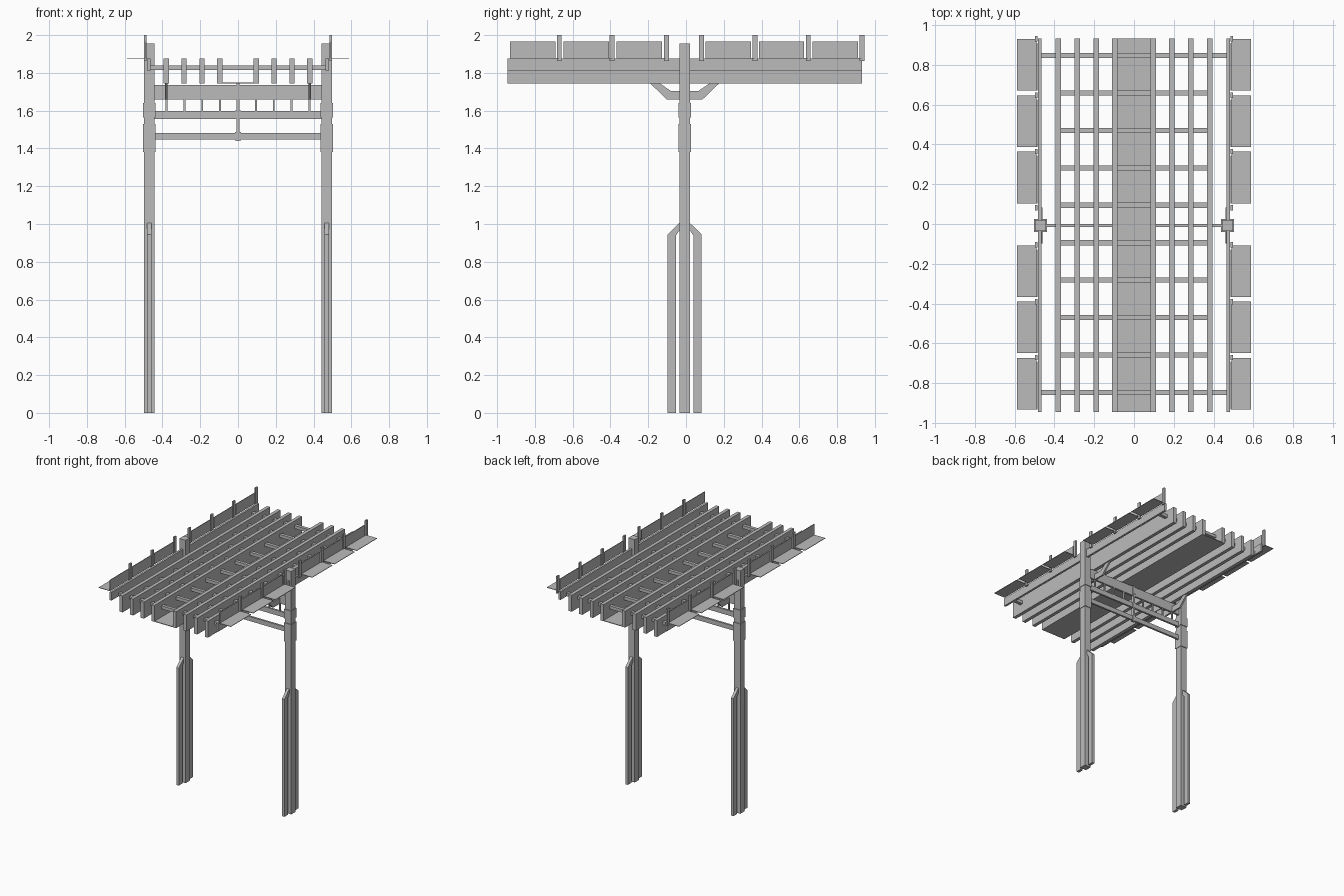
import bpy, bmesh

cube = bpy.data.objects.get("Cube")
if cube:
    bpy.data.objects.remove(cube, do_unlink=True)

mat = bpy.data.materials.new("plain_grey")
mat.use_nodes = True
GREY = (0.5, 0.5, 0.5, 1)
mat.diffuse_color = GREY
mat.node_tree.nodes["Principled BSDF"].inputs["Base Color"].default_value = GREY

YC = -0.007          # middle of the frame along its length
HALF = 0.938         # half length of the joists


def finish(name, bm):
    bmesh.ops.recalc_face_normals(bm, faces=bm.faces)
    mesh = bpy.data.meshes.new(name)
    bm.to_mesh(mesh)
    bm.free()
    mesh.materials.append(mat)
    obj = bpy.data.objects.new(name, mesh)
    bpy.context.collection.objects.link(obj)
    return obj


def box(name, x, y, z):
    """Box from (min, max) pairs."""
    bm = bmesh.new()
    bmesh.ops.create_cube(bm, size=1)
    for v in bm.verts:
        for i, (lo, hi) in enumerate((x, y, z)):
            v.co[i] = lo + (v.co[i] + 0.5) * (hi - lo)
    return finish(name, bm)


def around(c, w):
    return (c - w / 2, c + w / 2)


def plate(name, profile, x, thick):
    """Extrude a (y, z) outline along x."""
    bm = bmesh.new()
    face = bm.faces.new([bm.verts.new((x - thick / 2, y, z)) for y, z in profile])
    ext = bmesh.ops.extrude_face_region(bm, geom=[face])
    verts = [v for v in ext["geom"] if isinstance(v, bmesh.types.BMVert)]
    bmesh.ops.translate(bm, verts=verts, vec=(thick, 0, 0))
    return finish(name, bm)


FULL = (YC - HALF, YC + HALF)
LEG = [(0.046, 0), (0.09, 0), (0.09, 0.945), (0.028, 1.005), (0.028, 0.965), (0.046, 0.94)]
BRACE = [(0.0, 1.66), (0.095, 1.66), (0.178, 1.74), (0.235, 1.8), (0.19, 1.8),
         (0.125, 1.74), (0.074, 1.705), (0.0, 1.705)]

for s, side in ((-1, "right"), (1, "left")):
    # Posts with collars and paired side legs
    px = s * 0.47
    box(f"{side}_post", around(px, 0.056), around(YC, 0.056), (0, 1.955))
    for z in ((1.38, 1.53), (1.565, 1.64)):
        box(f"{side}_collar", around(px, 0.064), around(YC, 0.066), z)
    for d in (-1, 1):
        plate(f"{side}_side_leg", [(YC + d * y, z) for y, z in LEG], px, 0.022)
        plate(f"{side}_brace", [(YC + d * y, z) for y, z in BRACE], s * 0.379, 0.014)

    # Edge rail and the joists
    box(f"{side}_edge_rail", around(s * 0.473, 0.017), FULL, (1.812, 1.877))
    for i in range(4):
        box(f"{side}_joist", around(s * (0.096 + i * 0.0947), 0.028), FULL, (1.743, 1.875))

    # Upright and flat edge panels
    for start in (-0.932, -0.648, -0.367, 0.104, 0.386, 0.67):
        box(f"{side}_flat_panel", around(s * 0.539, 0.098), (start, start + 0.259), (1.876, 1.88))
        box(f"{side}_upright_panel", around(s * 0.488, 0.005), (start, start + 0.24), (1.878, 1.966))
    for y in (-0.671, -0.391, -0.104, 0.082, 0.365, 0.647, 0.931):
        box(f"{side}_panel_stake", around(s * 0.491, 0.012), around(y, 0.026), (1.862, 2.0))

# Cross slats, with the outermost pair reaching the edge rails
for i in range(10):
    reach = 0.468 if i in (0, 9) else 0.38
    box("cross_slat", (-reach, reach), around(-0.846 + i * 0.188, 0.026), (1.815, 1.84))

# Centre ceiling board
box("centre_board", (-0.085, 0.085), FULL, (1.743, 1.748))

# Cross beams between the posts with small balusters
for z in ((1.66, 1.737), (1.557, 1.597), (1.447, 1.483)):
    box("cross_beam", (-0.45, 0.45), around(YC, 0.016), z)
for i in range(-4, 5):
    box("baluster", around(i * 0.0947, 0.01), around(YC, 0.012), (1.59, 1.665))
box("centre_strut", around(0, 0.018), around(YC, 0.02), (1.44, 1.745))
for z in (1.7, 1.578, 1.465):
    box("strut_collar", around(0, 0.03), around(YC, 0.022), around(z, 0.045))
